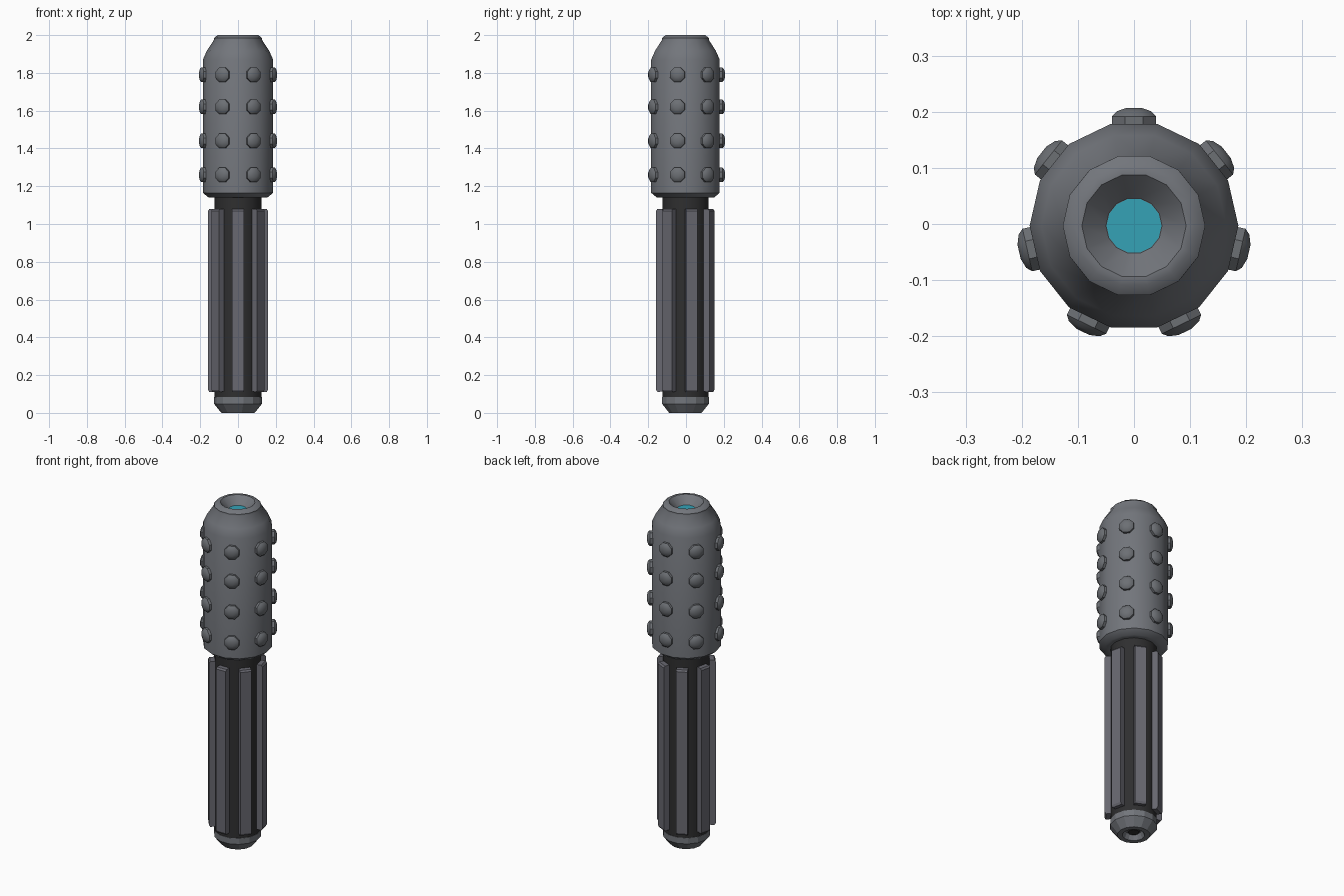
import bpy, bmesh, math
from mathutils import Matrix, Vector

if "Cube" in bpy.data.objects:
    bpy.data.objects.remove(bpy.data.objects["Cube"])

CY = -0.003  # axis offset so the odd-sided bounds are centred
SIDES = 14


def material(name, rgb):
    m = bpy.data.materials.new(name)
    m.diffuse_color = (*rgb, 1)
    m.use_nodes = True
    m.node_tree.nodes["Principled BSDF"].inputs["Base Color"].default_value = m.diffuse_color
    return m


GREY = material("grey metal", (0.17, 0.18, 0.20))
STUD = material("stud grey", (0.15, 0.16, 0.175))
BAR = material("grip bar grey", (0.14, 0.14, 0.165))
DARK = material("dark rubber", (0.028, 0.028, 0.029))
CYAN = material("cyan lens", (0.035, 0.36, 0.47))


def finish(name, bm, mat, smooth=None):
    bmesh.ops.recalc_face_normals(bm, faces=bm.faces)
    me = bpy.data.meshes.new(name)
    bm.to_mesh(me)
    bm.free()
    ob = bpy.data.objects.new(name, me)
    bpy.context.collection.objects.link(ob)
    me.materials.append(mat)
    if smooth:
        bpy.ops.object.select_all(action='DESELECT')
        ob.select_set(True)
        bpy.context.view_layer.objects.active = ob
        bpy.ops.object.shade_smooth_by_angle(angle=math.radians(smooth))
    return ob


def lathe(bm, profile, n, matrix):
    """Turn (radius, height) pairs around z, closing both ends."""
    rings = []
    for r, z in profile:
        rings.append([bm.verts.new(matrix @ Vector((
            r * math.cos(2 * math.pi * i / n), r * math.sin(2 * math.pi * i / n), z)))
            for i in range(n)])
    for a, b in zip(rings, rings[1:]):
        for i in range(n):
            j = (i + 1) % n
            bm.faces.new((a[i], a[j], b[j], b[i]))
    bm.faces.new(rings[0])
    bm.faces.new(rings[-1])


def turned(name, profile, mat, n=SIDES, smooth=None):
    bm = bmesh.new()
    lathe(bm, profile, n, Matrix.Translation((0, CY, 0)))
    return finish(name, bm, mat, smooth)


# Head shell with funnel mouth
turned("head", [(0.13, 1.14), (0.155, 1.14), (0.186, 1.165), (0.186, 1.87),
                (0.165, 1.917), (0.127, 1.975), (0.127, 1.985), (0.108, 2.0),
                (0.093, 2.0), (0.05, 1.955)], GREY, smooth=40)

# Lens at the bottom of the funnel
turned("lens", [(0.049, 1.94), (0.049, 1.957)], CYAN)

# Dark shaft under the grip bars
turned("shaft", [(0.125, 0.07), (0.125, 1.15)], DARK, smooth=40)

# End cap with a recess underneath
turned("end_cap", [(0.045, 0.03), (0.06, 0.0), (0.088, 0.0), (0.127, 0.048),
                   (0.127, 0.083), (0.11, 0.083)], GREY)
turned("end_plug", [(0.03, 0.016), (0.03, 0.035)], DARK, n=8)

# Studs: four rows of seven
bm = bmesh.new()
for z in (1.26, 1.44, 1.62, 1.79):
    for k in range(7):
        a = math.pi / 2 + k * 2 * math.pi / 7
        m = (Matrix.Translation((0, CY, z)) @ Matrix.Rotation(a, 4, 'Z')
             @ Matrix.Rotation(math.pi / 2, 4, 'Y')
             @ Matrix.Rotation(math.pi / 8, 4, 'Z'))
        lathe(bm, [(0.042, 0.172), (0.042, 0.195), (0.033, 0.204), (0.014, 0.21)], 8, m)
finish("studs", bm, STUD, smooth=40)

# Seven grip bars with slightly chamfered ends
bm = bmesh.new()
for k in range(7):
    a = -math.pi / 2 + k * 2 * math.pi / 7
    m = Matrix.Translation((0, CY, 0)) @ Matrix.Rotation(a, 4, 'Z')
    side = [(0.11, 0.115), (0.148, 0.11), (0.155, 0.122),
            (0.155, 1.07), (0.148, 1.08), (0.11, 1.08)]
    left = [bm.verts.new(m @ Vector((r, -0.031, z))) for r, z in side]
    right = [bm.verts.new(m @ Vector((r, 0.031, z))) for r, z in side]
    bm.faces.new(left)
    bm.faces.new(right)
    for i in range(6):
        j = (i + 1) % 6
        bm.faces.new((left[i], left[j], right[j], right[i]))
finish("grip_bars", bm, BAR)
